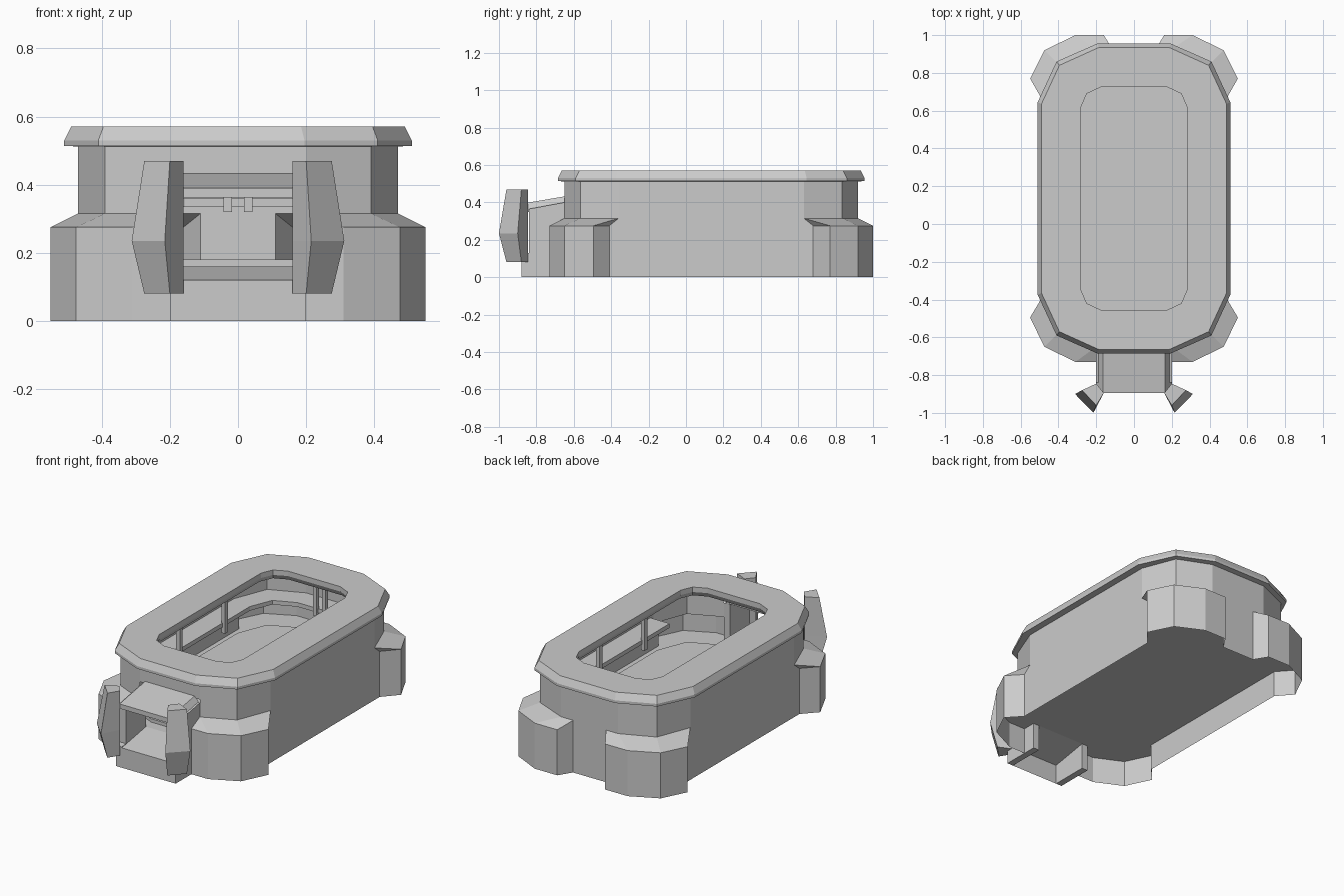
import bpy, bmesh

if "Cube" in bpy.data.objects:
    bpy.data.objects.remove(bpy.data.objects["Cube"])

CY = 0.135  # centre of the oval hall along y


def make(name, bm):
    bmesh.ops.remove_doubles(bm, verts=bm.verts, dist=0.0005)
    bmesh.ops.recalc_face_normals(bm, faces=bm.faces)
    me = bpy.data.meshes.new(name)
    bm.to_mesh(me)
    bm.free()
    ob = bpy.data.objects.new(name, me)
    bpy.context.collection.objects.link(ob)
    return ob


def loft(name, rings, closed=True, caps=(False, False), wrap=False, skip=()):
    """Skin a list of equal-length rings; skip holds (ring, segment) gaps."""
    bm = bmesh.new()
    vs = [[bm.verts.new(p) for p in r] for r in rings]
    n = len(rings[0])
    for i in range(len(vs) if wrap else len(vs) - 1):
        a, b = vs[i], vs[(i + 1) % len(vs)]
        for j in range(n if closed else n - 1):
            if (i, j) not in skip:
                k = (j + 1) % n
                bm.faces.new((a[j], a[k], b[k], b[j]))
    if caps[0]:
        bm.faces.new(vs[0])
    if caps[1]:
        bm.faces.new(vs[-1])
    return make(name, bm)


def box(name, x0, x1, y0, y1, z0, z1):
    rect = [(x0, y0), (x1, y0), (x1, y1), (x0, y1)]
    return loft(name, [[(x, y, z) for x, y in rect] for z in (z0, z1)], caps=(True, True))


def oval(quarter):
    """Full outline from a quarter running from the back end to the right side."""
    q = [(x, y) for x, y in quarter]
    right = q + [(x, -y) for x, y in reversed(q)]
    full = right + [(-x, y) for x, y in reversed(right)]
    return [(x, y + CY) for x, y in full]


def at(outline, z):
    return [(x, y, z) for x, y in outline]


def hall_outline(back, front):
    right = back + front[::-1]
    return right + [(-x, y) for x, y in reversed(right)]


# Hall shell: footprint with four corner buttresses stepping in to the oval wall
base = hall_outline(
    [(.11, .92), (.16, 1), (.31, 1), (.475, .92), (.55, .77), (.47, .68)],
    [(.2, -.65), (.2, -.73), (.31, -.73), (.475, -.65), (.55, -.495), (.47, -.41)])
wall = hall_outline(
    [(.11, .92), (.11, .92), (.19, .92), (.39, .835), (.47, .63), (.47, .63)],
    [(.2, -.65), (.2, -.65), (.2, -.65), (.39, -.565), (.47, -.36), (.47, -.36)])
door = 11  # front segment left open for the doorway
loft("hall_walls", [at(base, 0), at(base, .275), at(wall, .315), at(wall, .42), at(wall, .52)],
     skip={(0, door), (1, door), (2, door)})

# Raised floor
bm = bmesh.new()
bm.faces.new([bm.verts.new(p) for p in at(base, .16)])
make("floor", bm)
arena = oval([(.17, .72), (.35, .64), (.42, .46)])
loft("arena_floor", [at(arena, .16), at(arena, .18)], caps=(False, True))

# Roof ring with bevelled rim and central opening
rim = oval([(.195, .82), (.41, .725), (.51, .51)])
top = oval([(.185, .80), (.395, .705), (.49, .50)])
eave = oval([(.19, .785), (.39, .70), (.47, .495)])
hole = oval([(.175, .59), (.25, .555), (.28, .485)])
hole_low = oval([(.18, .605), (.26, .57), (.295, .49)])
loft("roof_ring", [at(eave, .512), at(rim, .514), at(rim, .53), at(top, .57),
                   at(hole, .57), at(hole, .54), at(hole_low, .512)], wrap=True)

# Gallery running along both sides and round the back
outer = [(.47, -.33), (.47, .63), (.39, .835), (.19, .92)]
inner = [(.34, -.33), (.34, .60), (.285, .735), (.155, .79)]


def horseshoe(q):
    return q + [(-x, y) for x, y in reversed(q)]


o, i = horseshoe(outer), horseshoe(inner)
loft("gallery", [[(a, b, .335), (a, b, .36), (c, d, .36), (c, d, .335)]
                 for (a, b), (c, d) in zip(o, i)], caps=(True, True))

# Gallery posts up to the roof
for s in (-1, 1):
    for y in (-.08, .35):
        box("gallery_post", s * .335 - .012, s * .335 + .012, y - .014, y + .014, .30, .515)
    box("back_post", s * .03 - .012, s * .03 + .012, .775, .80, .32, .515)

# Entrance ramp
ramp = [(-.88, 0), (-.88, .12), (-.65, .16), (-.60, .16)]
loft("entrance_ramp", [[(x, y, z) for y, z in ramp] for x in (-.2, .2)], closed=False)

# Entrance canopy with sloped shoulders, rising towards the hall
section = [(.2, .34), (.165, .39), (-.165, .39), (-.2, .34), (-.165, .362), (.165, .362)]
loft("entrance_canopy", [[(x, y, z + dz) for x, z in section]
                         for y, dz in ((-.895, 0), (-.645, .043))], caps=(True, True))

for s in (-1, 1):
    # Entrance side walls
    side = [(-.88, 0), (-.88, .125), (-.84, .13), (-.84, .365), (-.65, .40), (-.65, 0)]
    loft("entrance_side_wall", [[(s * x, y, z) for y, z in side] for x in (.16, .2)],
         caps=(True, True))
    # Flared gate pylons, widest below the middle
    rings = []
    for z, a, b in ((.08, (.2, -.96), (.275, -.88)),
                    (.235, (.215, -1), (.312, -.90)),
                    (.47, (.2, -.96), (.275, -.88))):
        rings.append([(s * x, y, z) for x, y in ((.16, -.895), a, b, (.2, -.845))])
    loft("gate_pylon", rings, caps=(True, True))
